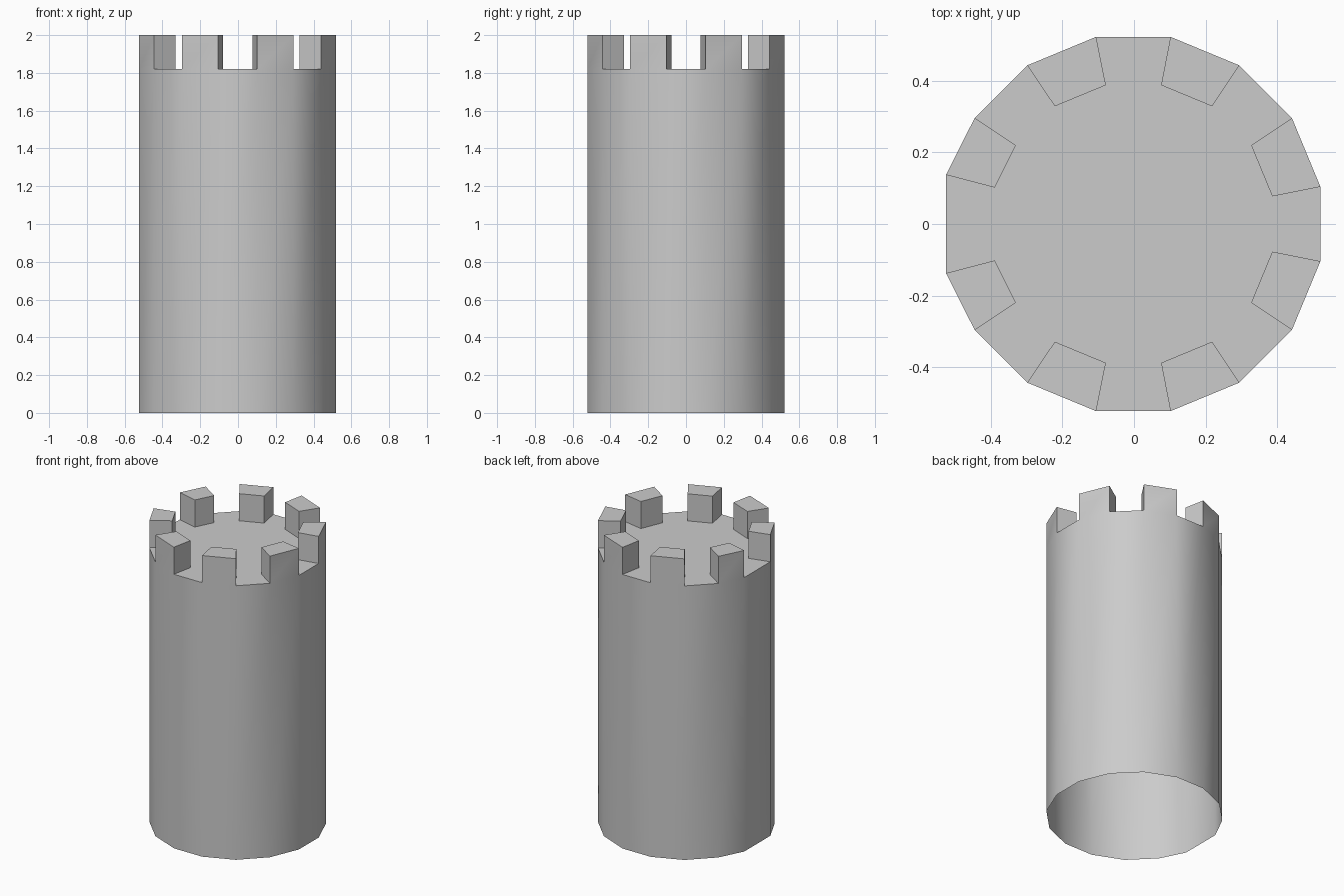
import bpy, bmesh, math

if "Cube" in bpy.data.objects:
    bpy.data.objects.remove(bpy.data.objects["Cube"])

SIDES, RADIUS = 16, 0.532
DECK_Z, TOP_Z, INNER = 1.82, 2.0, 0.742

# 16-sided outline, with the flat on the -x side slightly wider
outline = []
for k in range(SIDES):
    a = math.radians(11.25 + 22.5 * k)
    x, y = RADIUS * math.cos(a) - 0.002, RADIUS * math.sin(a)
    if x < -0.5:
        y *= 1.32
    outline.append((x, y))

bm = bmesh.new()


def ring(z, s=1.0):
    return [bm.verts.new((x * s, y * s, z)) for x, y in outline]


base, rim, crown = ring(0), ring(DECK_Z), ring(TOP_Z)
rim_in, crown_in = ring(DECK_Z, INNER), ring(TOP_Z, INNER)

deck = []
for i in range(SIDES):
    j = (i + 1) % SIDES
    # tower wall, open underneath
    bm.faces.new((base[i], base[j], rim[j], rim[i]))
    deck.append(rim[i])
    # battlement block on every other side
    if i % 2 == 0:
        deck += [rim_in[i], rim_in[j]]
        bm.faces.new((rim[i], rim[j], crown[j], crown[i]))
        bm.faces.new((rim_in[j], rim_in[i], crown_in[i], crown_in[j]))
        bm.faces.new((rim_in[i], rim[i], crown[i], crown_in[i]))
        bm.faces.new((rim[j], rim_in[j], crown_in[j], crown[j]))
        bm.faces.new((crown[i], crown[j], crown_in[j], crown_in[i]))

# sunken roof deck between the blocks
bm.faces.new(deck)

mesh = bpy.data.meshes.new("castle_tower")
bm.to_mesh(mesh)
bm.free()
tower = bpy.data.objects.new("castle_tower", mesh)
bpy.context.collection.objects.link(tower)
bpy.context.view_layer.objects.active = tower
tower.select_set(True)
bpy.ops.object.shade_smooth_by_angle(angle=math.radians(30))
